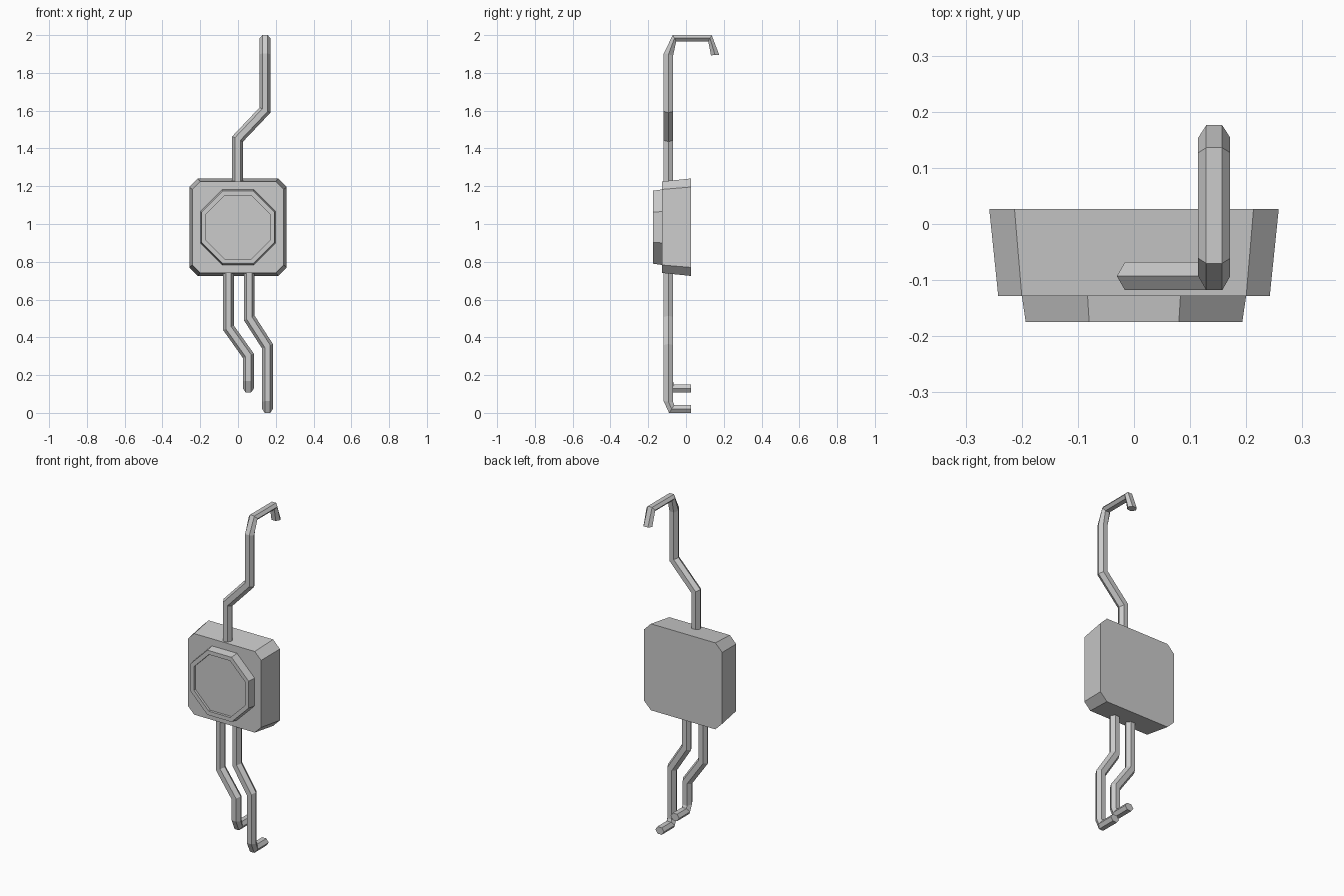
import bpy, bmesh, math

if "Cube" in bpy.data.objects:
    bpy.data.objects.remove(bpy.data.objects["Cube"])

CZ = 0.983      # height of the case centre
R = 0.0285      # half width of the six-sided wires
FRONT, BACK = -0.118, -0.068


def loft(name, rings, cap_rings=True):
    """Skin a list of equal-length point rings and cap both ends."""
    bm = bmesh.new()
    loops = [[bm.verts.new(p) for p in ring] for ring in rings]
    n = len(loops[0])
    for a, b in zip(loops, loops[1:]):
        for i in range(n):
            j = (i + 1) % n
            bm.faces.new((a[i], a[j], b[j], b[i]))
    if cap_rings:
        bm.faces.new(loops[0])
        bm.faces.new(loops[-1])
    bmesh.ops.recalc_face_normals(bm, faces=bm.faces)
    mesh = bpy.data.meshes.new(name)
    bm.to_mesh(mesh)
    bm.free()
    obj = bpy.data.objects.new(name, mesh)
    bpy.context.collection.objects.link(obj)
    return obj


def cut_square(half, flat, y):
    """Square with cut corners in the XZ plane; flat is half the straight side."""
    pts = [(half, -flat), (half, flat), (flat, half), (-flat, half),
           (-half, flat), (-half, -flat), (-flat, -half), (flat, -half)]
    return [(x, y, CZ + z) for x, z in pts]


def octagon(half, y):
    return cut_square(half, half * math.tan(math.pi / 8), y)


def hex_ring(x, outer, inner, tilt=0.0):
    """Six-sided wire section between an outer and an inner (y, z) point."""
    mid = tuple((a + b) / 2 for a, b in zip(outer, inner))
    layout = [(-1, mid), (-.5, outer), (.5, outer), (1, mid), (.5, inner), (-.5, inner)]
    return [(x + u * R, p[0], p[1] + u * tilt) for u, p in layout]


def level(x, z, tilt=0.0):
    return hex_ring(x, (FRONT, z), (BACK, z), tilt)


# Tapered case with cut corners
loft("case", [cut_square(0.258, 0.213, 0.027), cut_square(0.242, 0.2, -0.128)])

# Raised octagonal cap with a recessed face
loft("front_cap", [octagon(0.201, -0.12), octagon(0.193, -0.175),
                   octagon(0.169, -0.175), octagon(0.169, -0.16)])

# Upper wire with hooked end
loft("upper_wire", [
    level(-0.002, 1.17), level(-0.002, 1.45, -0.014), level(0.143, 1.603, -0.014),
    hex_ring(0.143, (FRONT, 1.903), (BACK, 1.892)),
    hex_ring(0.143, (-0.07, 2.0), (-0.052, 1.967)),
    hex_ring(0.143, (0.136, 2.0), (0.118, 1.967)),
    hex_ring(0.143, (0.176, 1.895), (0.132, 1.893))])

# Two lower wires with bent feet: top x, foot x, two bend heights, foot height
for name, x0, x1, z0, z1, foot in (
        ("lower_wire_left", -0.05, 0.055, 0.45, 0.302, 0.108),
        ("lower_wire_right", 0.06, 0.156, 0.502, 0.353, 0.0)):
    loft(name, [
        level(x0, 0.8), level(x0, z0, 0.012), level(x1, z1, 0.012),
        hex_ring(x1, (FRONT, foot + 0.062), (BACK, foot + 0.056)),
        hex_ring(x1, (-0.09, foot), (-0.062, foot + 0.042)),
        hex_ring(x1, (0.026, foot), (0.026, foot + 0.042))])
